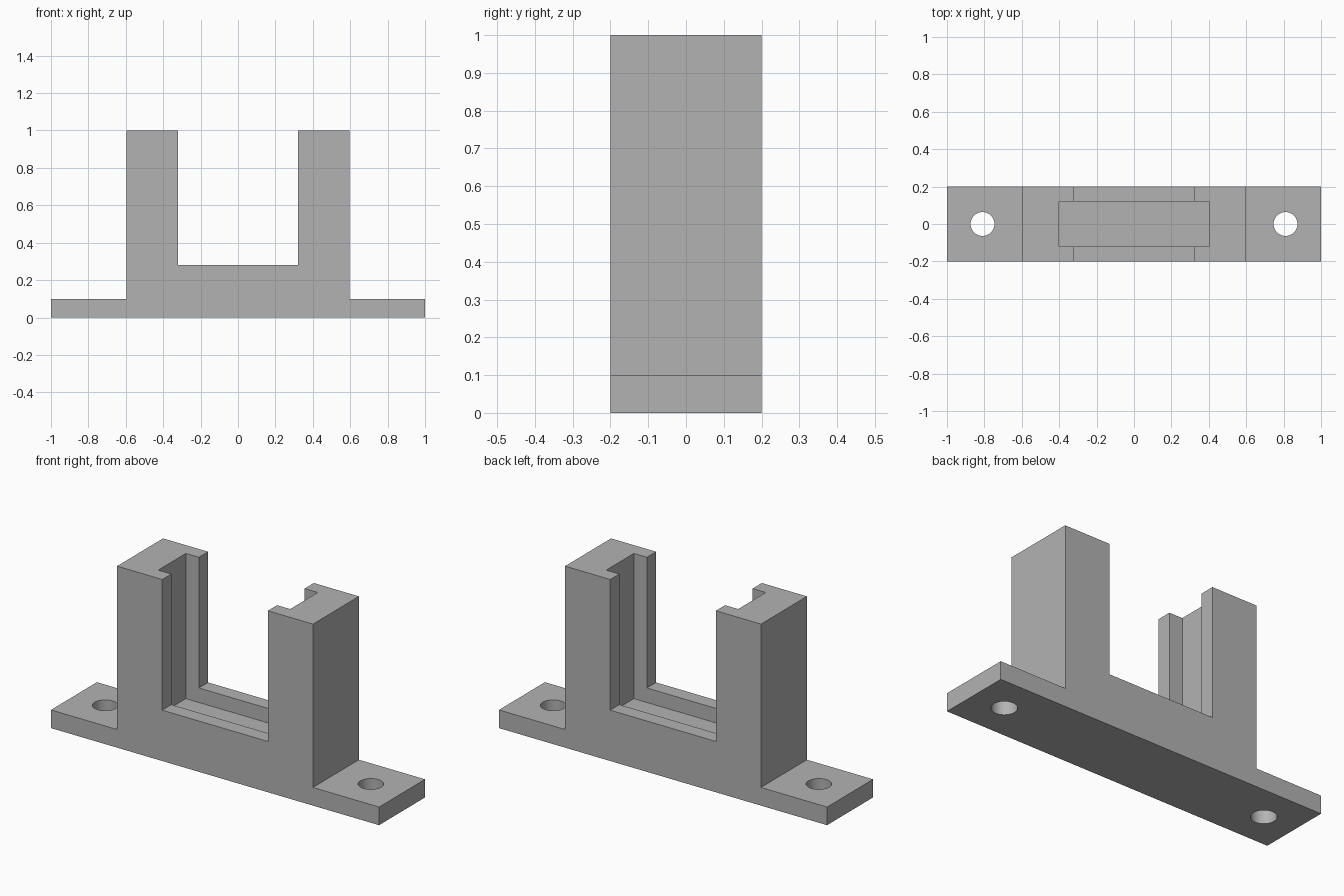
import bpy
import bmesh
from mathutils import Matrix

default_cube = bpy.data.objects.get("Cube")
if default_cube:
    bpy.data.objects.remove(default_cube)

DEPTH = 0.4
GREY = (0.45, 0.45, 0.45, 1.0)

grey = bpy.data.materials.new("plain grey")
grey.use_nodes = True
grey.diffuse_color = GREY
grey.node_tree.nodes["Principled BSDF"].inputs["Base Color"].default_value = GREY


def add_object(name, bm):
    bmesh.ops.recalc_face_normals(bm, faces=bm.faces[:])
    mesh = bpy.data.meshes.new(name)
    bm.to_mesh(mesh)
    bm.free()
    mesh.materials.append(grey)
    obj = bpy.data.objects.new(name, mesh)
    bpy.context.collection.objects.link(obj)
    return obj


def cut(target, cutter):
    """Subtract the cutter from the target, then discard it."""
    cutter.hide_render = True
    mod = target.modifiers.new(cutter.name, "BOOLEAN")
    mod.operation = "DIFFERENCE"
    mod.solver = "EXACT"
    mod.object = cutter
    bpy.context.view_layer.objects.active = target
    bpy.ops.object.modifier_apply(modifier=mod.name)
    bpy.data.objects.remove(cutter)


# Bracket: mounting flanges, two posts and the low bridge as one profile
half = [(1, 0), (1, 0.1), (0.597, 0.1), (0.597, 1), (0.322, 1), (0.322, 0.28)]
outline = half + [(-x, z) for x, z in reversed(half)]
bm = bmesh.new()
face = bm.faces.new([bm.verts.new((x, -DEPTH / 2, z)) for x, z in outline])
sweep = bmesh.ops.extrude_face_region(bm, geom=[face])
bmesh.ops.translate(bm, vec=(0, DEPTH, 0),
                    verts=[v for v in sweep["geom"] if isinstance(v, bmesh.types.BMVert)])
bracket = add_object("slotted_bracket", bm)

# Slot: grooves down both posts and a channel in the bridge
bm = bmesh.new()
bmesh.ops.create_cube(bm, size=1, matrix=Matrix.Translation((0, 0, 0.7))
                      @ Matrix.Diagonal((0.804, 0.24, 1, 1)))
cut(bracket, add_object("slot_cutter", bm))

# Screw holes through the flanges
for side in (-1, 1):
    bm = bmesh.new()
    bmesh.ops.create_cone(bm, cap_ends=True, segments=48, radius1=0.064, radius2=0.064,
                          depth=0.4, matrix=Matrix.Translation((side * 0.81, 0, 0.05)))
    cut(bracket, add_object("screw_hole_cutter", bm))

# Smooth hole walls, crisp edges elsewhere
bpy.ops.object.select_all(action="DESELECT")
bracket.select_set(True)
bpy.context.view_layer.objects.active = bracket
bpy.ops.object.shade_smooth_by_angle()
